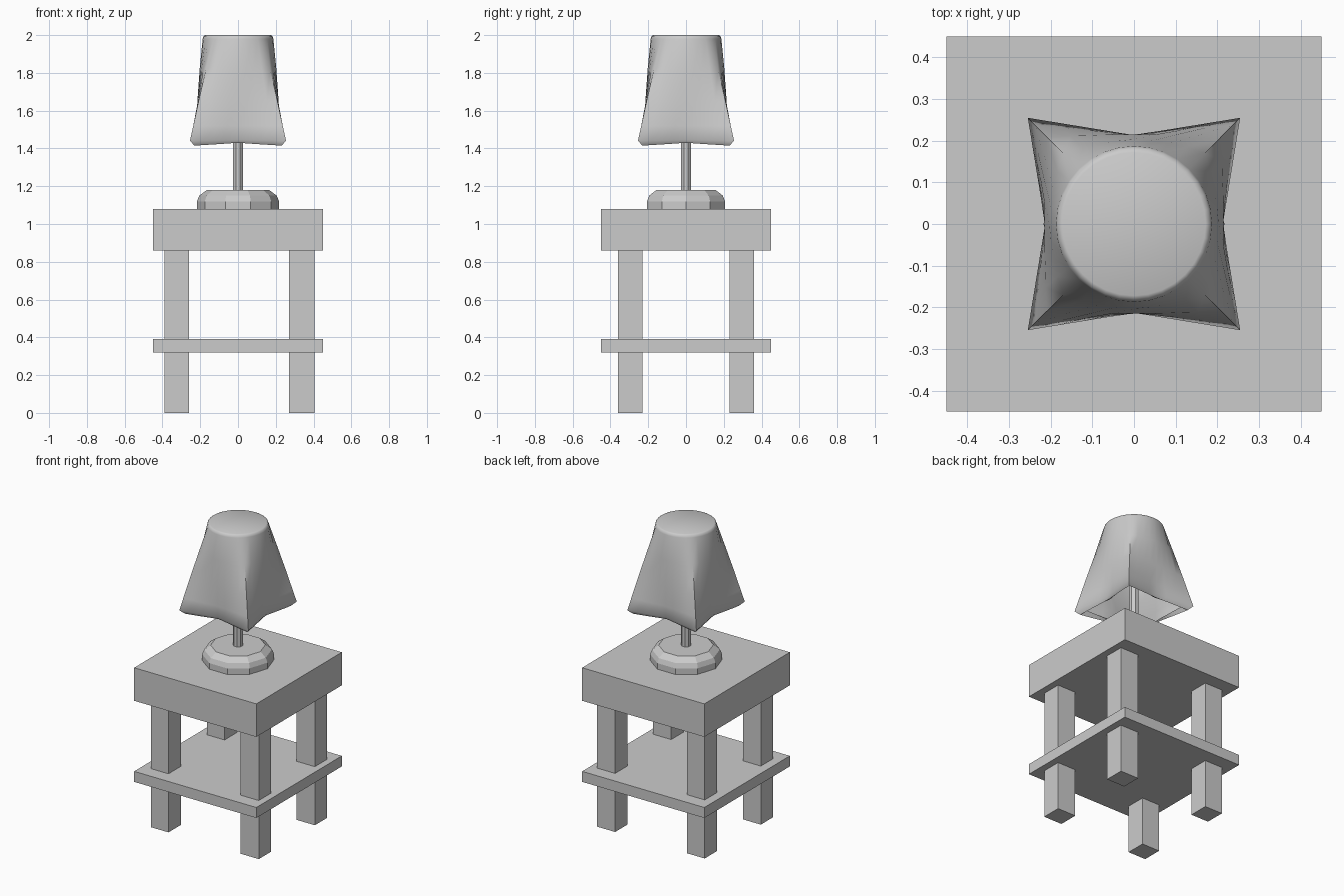
import bpy, bmesh
from math import cos, sin, pi, radians, floor

if "Cube" in bpy.data.objects:
    bpy.data.objects.remove(bpy.data.objects["Cube"])


def box(name, x0, x1, y0, y1, z0, z1):
    bpy.ops.mesh.primitive_cube_add(size=1, location=((x0 + x1) / 2, (y0 + y1) / 2, (z0 + z1) / 2))
    ob = bpy.context.object
    ob.name = name
    ob.scale = (x1 - x0, y1 - y0, z1 - z0)
    bpy.ops.object.transform_apply(location=False, rotation=False, scale=True)


def loft(name, rings, cap_first=True, cap_last=True):
    """Skin a stack of equally sized point rings."""
    bm = bmesh.new()
    loops = [[bm.verts.new(p) for p in r] for r in rings]
    n = len(loops[0])
    for a, b in zip(loops, loops[1:]):
        for i in range(n):
            j = (i + 1) % n
            bm.faces.new((a[i], a[j], b[j], b[i]))
    if cap_first:
        bm.faces.new(loops[0][::-1])
    if cap_last:
        bm.faces.new(loops[-1])
    me = bpy.data.meshes.new(name)
    bm.to_mesh(me)
    bm.free()
    ob = bpy.data.objects.new(name, me)
    bpy.context.collection.objects.link(ob)
    return ob


def circle(r, z, n, turn=0.0):
    return [(r * cos(2 * pi * i / n + turn), r * sin(2 * pi * i / n + turn), z) for i in range(n)]


# Table
box("table_top", -.45, .45, -.45, .45, .86, 1.08)
box("shelf", -.45, .45, -.45, .45, .32, .39)
for side, x0, x1 in (("left", -.39, -.26), ("right", .27, .405)):
    for end, y0, y1 in (("front", -.36, -.23), ("back", .23, .36)):
        box(f"{end}_{side}_leg", x0, x1, y0, y1, 0, .865)

# Lamp base and stem
loft("lamp_base", [circle(r, z, 10) for r, z in ((.217, 1.08), (.217, 1.12), (.205, 1.15), (.165, 1.18))])
loft("lamp_stem", [circle(.03, z, 8, pi / 8) for z in (1.175, 1.6)])


# Draped shade: round at the top, four pointed folds at the hem
N = 32
def shade_ring(mid, corner, z_mid, z_corner):
    pts = []
    for i in range(N):
        a = 2 * pi * i / N
        quarter = floor(a / (pi / 2) + .5) * pi / 2
        d = a - quarter
        t = abs(d) / (pi / 4)                      # 0 at side middle, 1 at fold
        s = min(1, max(0, (corner - .185) / .17))  # how folded this ring is
        # straight chord from side middle to the fold corner
        cx, cy = corner * cos(pi / 4), corner * sin(pi / 4)
        px, py = mid + (cx - mid) * t, cy * t * (1 if d >= 0 else -1)
        r = mid + (corner - mid) * t * t
        qx, qy = r * cos(d), r * sin(d)
        x, y = qx + (px - qx) * s, qy + (py - qy) * s
        z = z_mid + (z_corner - z_mid) * t
        pts.append((x * cos(quarter) - y * sin(quarter), x * sin(quarter) + y * cos(quarter), z))
    return pts


levels = [
    (.19, .30, 1.435, 1.45),    # hem curled inward
    (.203, .325, 1.43, 1.415),
    (.213, .36, 1.445, 1.44),
    (.214, .335, 1.52, 1.52),
    (.215, .295, 1.65, 1.65),
    (.203, .24, 1.82, 1.82),
    (.187, .187, 1.98, 1.98),
    (.182, .182, 1.995, 1.995),
    (.172, .172, 2.0, 2.0),
]
shade = loft("lamp_shade", [shade_ring(*l) for l in levels], cap_first=False)
bpy.ops.object.select_all(action='DESELECT')
shade.select_set(True)
bpy.context.view_layer.objects.active = shade
bpy.ops.object.shade_smooth_by_angle(angle=radians(60))
